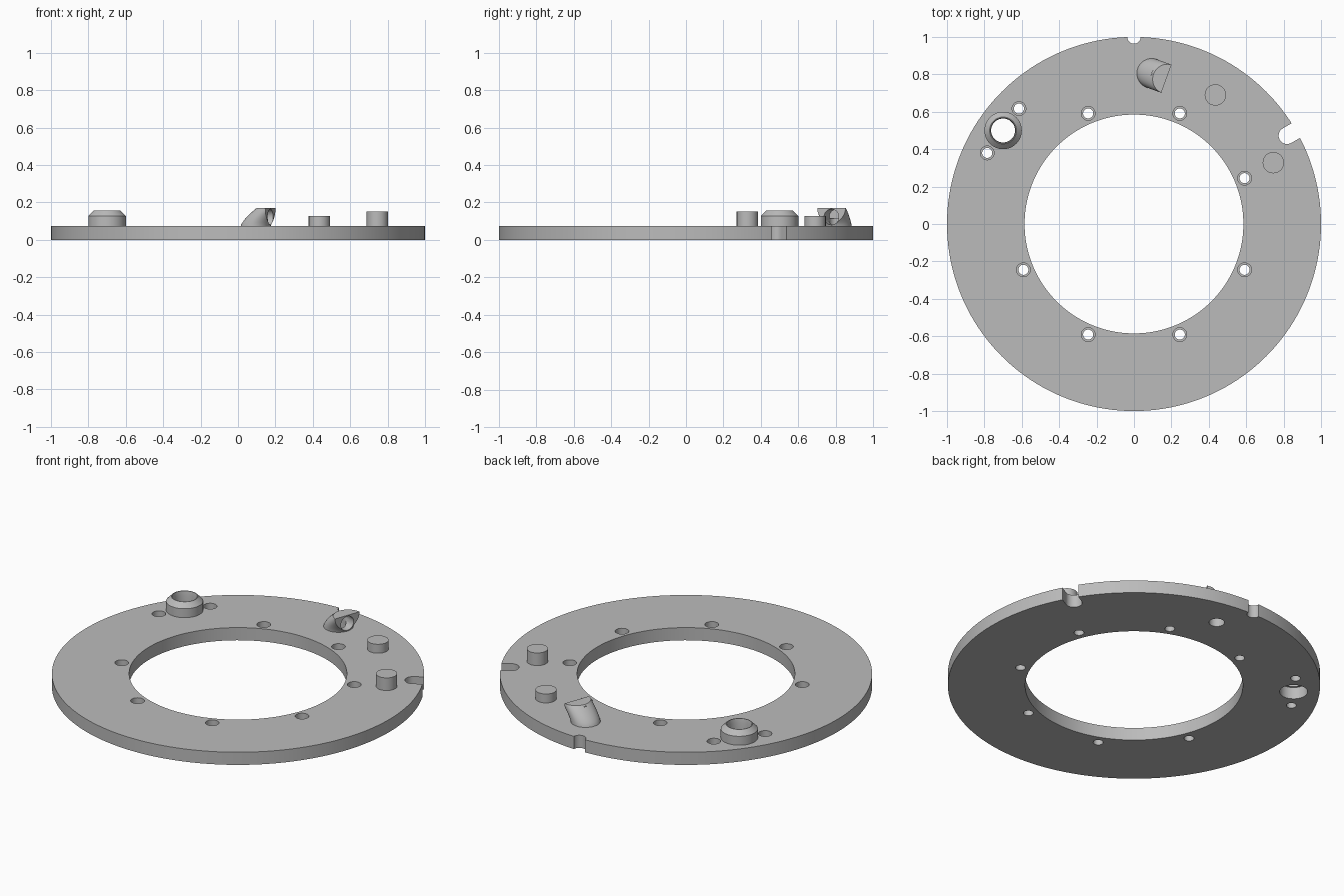
import bpy, bmesh, math
from mathutils import Vector, Matrix

cube = bpy.data.objects.get("Cube")
if cube:
    bpy.data.objects.remove(cube, do_unlink=True)

T = 0.075  # plate thickness
grey = bpy.data.materials.new("machined_grey")
grey.use_nodes = True
grey.diffuse_color = (0.5, 0.5, 0.5, 1)
grey.node_tree.nodes["Principled BSDF"].inputs["Base Color"].default_value = grey.diffuse_color


def loft(bm, rings, closed=False):
    """Skin a stack of equal vertex rings; cap the ends unless it closes on itself."""
    loops = [[bm.verts.new(p) for p in ring] for ring in rings]
    pairs = list(zip(loops, loops[1:]))
    if closed:
        pairs.append((loops[-1], loops[0]))
    else:
        bm.faces.new(loops[0][::-1])
        bm.faces.new(loops[-1])
    for a, b in pairs:
        for i in range(len(a)):
            j = (i + 1) % len(a)
            bm.faces.new((a[i], a[j], b[j], b[i]))


def circle(x, y, z, r, n):
    return [(x + r * math.cos(2 * math.pi * i / n),
             y + r * math.sin(2 * math.pi * i / n), z) for i in range(n)]


def lathe(bm, x, y, profile, n=40, closed=False):
    loft(bm, [circle(x, y, z, r, n) for r, z in profile], closed)


def finish(bm, name):
    bmesh.ops.recalc_face_normals(bm, faces=bm.faces)
    mesh = bpy.data.meshes.new(name)
    bm.to_mesh(mesh)
    bm.free()
    mesh.materials.append(grey)
    obj = bpy.data.objects.new(name, mesh)
    bpy.context.collection.objects.link(obj)
    return obj


def cut(target, cutter):
    mod = target.modifiers.new("cut", 'BOOLEAN')
    mod.operation, mod.solver, mod.object = 'DIFFERENCE', 'EXACT', cutter
    bpy.context.view_layer.objects.active = target
    bpy.ops.object.modifier_apply(modifier=mod.name)
    bpy.data.objects.remove(cutter, do_unlink=True)


def smooth(obj):
    bpy.ops.object.select_all(action='DESELECT')
    obj.select_set(True)
    bpy.context.view_layer.objects.active = obj
    bpy.ops.object.shade_smooth_by_angle(angle=math.radians(30))


# Ring plate
bm = bmesh.new()
lathe(bm, 0, 0, [(0.585, 0), (1, 0), (1, T), (0.585, T)], 160, True)
plate = finish(bm, "ring_plate")

# Stepped screw holes: seven around the bore, two beside the bushing
holes = [(0.64 * math.cos(a), 0.64 * math.sin(a))
         for a in (math.radians(22.5 + 45 * k) for k in range(8) if k != 3)]
holes += [(-0.615, 0.617), (-0.785, 0.38)]
bm = bmesh.new()
for x, y in holes:
    lathe(bm, x, y, [(0.027, -0.1), (0.027, 0.035), (0.037, 0.035), (0.037, 0.2)], 28)

# Bushing bore, spout inlet and round rim notch
bushing = (-0.7, 0.5)
spout_base = Vector((0.095, 0.805, 0))
lathe(bm, *bushing, [(0.075, -0.1), (0.075, 0.2)])
lathe(bm, spout_base.x, spout_base.y, [(0.042, -0.1), (0.042, 0.2)])
lathe(bm, 0, 1, [(0.036, -0.1), (0.036, 0.2)])

# Slot open to the rim
turn = Matrix.Rotation(math.radians(30), 3, 'Z')
outline = [(0.2, 0.045), (0.2, -0.045)]
outline = [(1.2, 0.045)] + [(0.945 + 0.045 * math.cos(a), 0.045 * math.sin(a))
           for a in (math.pi * (0.5 + i / 16) for i in range(17))] + [(1.2, -0.045)]
loft(bm, [[turn @ Vector((x, y, z)) for x, y in outline] for z in (-0.1, 0.2)])
cut(plate, finish(bm, "hole_cutter"))
smooth(plate)

# Bushing with a chamfered top
bm = bmesh.new()
lathe(bm, *bushing, [(0.064, 0.07), (0.1, 0.07), (0.1, 0.128), (0.072, 0.156),
                     (0.068, 0.156), (0.064, 0.13)], 48, True)
smooth(finish(bm, "bushing"))

# Locating pegs
for name, x, y, top in (("short_peg", 0.435, 0.69, 0.128), ("tall_peg", 0.745, 0.328, 0.15)):
    bm = bmesh.new()
    lathe(bm, x, y, [(0.057, 0.07), (0.057, top)])
    smooth(finish(bm, name))

# Spout: a leaning round body with a flat top
lean = Matrix.Rotation(math.radians(-20), 3, 'Z') @ Vector((1, 0, 0))
bm = bmesh.new()
rings = []
for i in range(11):
    t = i / 10
    c = spout_base + lean * (0.09 * t ** 1.4)
    rings.append(circle(c.x, c.y, 0.074 + 0.096 * t, 0.08, 48))
loft(bm, rings)
spout = finish(bm, "spout")

# Trim its mouth square, then bore in from the mouth and up from below
place = Matrix.Translation(spout_base) @ Matrix.Rotation(math.radians(-20), 4, 'Z')
bm = bmesh.new()
bmesh.ops.create_cube(bm, size=0.4, matrix=place @ Matrix.Translation((0.283, 0, 0.12)))
cut(spout, finish(bm, "mouth_cutter"))
bm = bmesh.new()
bmesh.ops.create_cone(bm, cap_ends=True, segments=32, radius1=0.042, radius2=0.042, depth=0.2,
                      matrix=place @ Matrix.Translation((0.1, 0, 0.122))
                      @ Matrix.Rotation(math.pi / 2, 4, 'Y'))
cut(spout, finish(bm, "mouth_bore"))
bm = bmesh.new()
lathe(bm, spout_base.x, spout_base.y, [(0.04, 0), (0.04, 0.115)])
cut(spout, finish(bm, "inlet_bore"))
smooth(spout)
